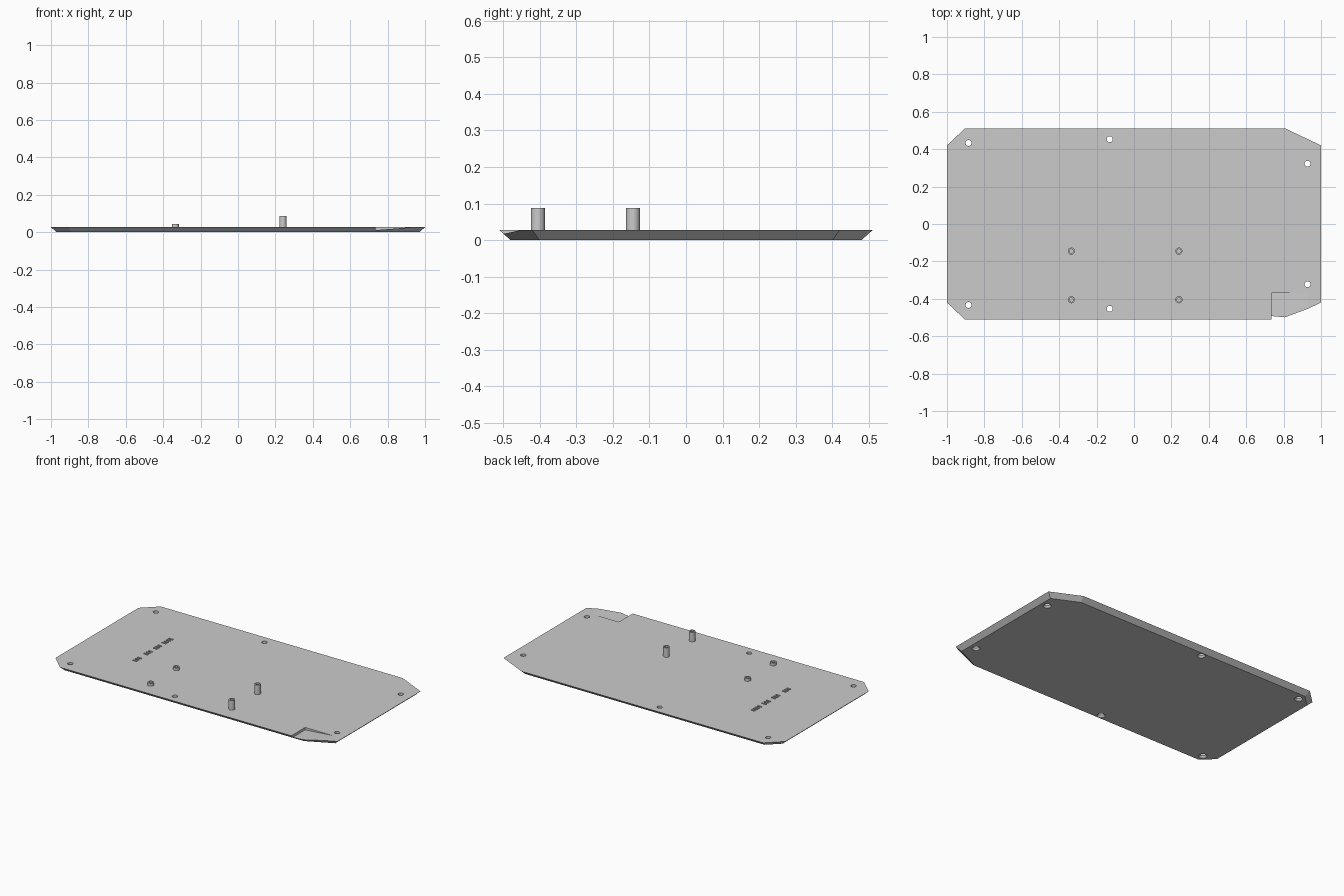
import bpy, bmesh, math

if "Cube" in bpy.data.objects:
    bpy.data.objects.remove(bpy.data.objects["Cube"])

T = 0.027      # plate thickness
INSET = 0.03   # how far the underside is drawn in

grey = bpy.data.materials.new("plain grey")
grey.diffuse_color = (0.6, 0.6, 0.6, 1)
grey.use_nodes = True
grey.node_tree.nodes["Principled BSDF"].inputs["Base Color"].default_value = grey.diffuse_color


def make(name, bm, helper=False):
    bmesh.ops.recalc_face_normals(bm, faces=bm.faces)
    me = bpy.data.meshes.new(name)
    bm.to_mesh(me)
    bm.free()
    me.materials.append(grey)
    ob = bpy.data.objects.new(name, me)
    bpy.context.collection.objects.link(ob)
    ob.hide_render = helper
    if helper:
        ob.hide_viewport = False
        ob.display_type = 'WIRE'
    return ob


def loft(bm, rings, closed=False):
    """Skin a list of rings; cap both ends unless the rings close on themselves."""
    vs = [[bm.verts.new(p) for p in r] for r in rings]
    n = len(vs[0])
    pairs = list(zip(vs, vs[1:])) + ([(vs[-1], vs[0])] if closed else [])
    for a, b in pairs:
        for i in range(n):
            j = (i + 1) % n
            bm.faces.new((a[i], a[j], b[j], b[i]))
    if not closed:
        bm.faces.new(vs[0][::-1])
        bm.faces.new(vs[-1])


def lathe(bm, x, y, profile, closed=False, n=24):
    loft(bm, [[(x + r * math.cos(2 * math.pi * i / n),
                y + r * math.sin(2 * math.pi * i / n), z) for i in range(n)]
              for r, z in profile], closed)


def inset(poly, d):
    """Offset a counter-clockwise convex outline inward by d."""
    out = []
    for i, (x, y) in enumerate(poly):
        (ax, ay), (bx, by) = poly[i - 1], poly[(i + 1) % len(poly)]
        l1, l2 = math.hypot(x - ax, y - ay), math.hypot(bx - x, by - y)
        n1 = (-(y - ay) / l1, (x - ax) / l1)
        n2 = (-(by - y) / l2, (bx - x) / l2)
        k = d / (1 + n1[0] * n2[0] + n1[1] * n2[1])
        out.append((x + k * (n1[0] + n2[0]), y + k * (n1[1] + n2[1])))
    return out


# Plate with sloping rim
outline = [(-0.905, -0.51), (0.81, -0.51), (1, -0.42), (1, 0.42),
           (0.81, 0.51), (-0.905, 0.51), (-1, 0.42), (-1, -0.42)]
bm = bmesh.new()
loft(bm, [[(x, y, 0) for x, y in inset(outline, INSET)],
          [(x, y, T) for x, y in outline]])
plate = make("plate", bm)

# Cutter: countersunk screw holes
bm = bmesh.new()
for x, y in [(-0.885, 0.433), (-0.13, 0.453), (0.928, 0.322)]:
    for s in (1, -1):
        lathe(bm, x, s * y, [(0.026, -0.002), (0.016, 0.012), (0.016, 0.05)])
holes = make("screw_hole_cutter", bm, True)

# Cutter: wedge-shaped ramp at the front right corner
bm = bmesh.new()
loft(bm, [[(0.735, y, 0.011), (0.93, y, T), (0.93, y, 0.05), (0.735, y, 0.05)]
          for y in (-0.6, -0.37)])
ramp = make("ramp_cutter", bm, True)

# Cutter: rows of shallow grooves across the left end
bm = bmesh.new()
for y0, count in [(-0.19, 3), (-0.08, 3), (0.015, 3), (0.105, 4)]:
    for k in range(count):
        y = y0 + k * 0.022
        loft(bm, [[(-0.615, y, z), (-0.585, y, z),
                   (-0.585, y + 0.012, z), (-0.615, y + 0.012, z)]
                  for z in (T - 0.006, 0.05)])
grooves = make("groove_cutter", bm, True)

for cutter in (holes, ramp, grooves):
    m = plate.modifiers.new(cutter.name, 'BOOLEAN')
    m.operation = 'DIFFERENCE'
    m.solver = 'EXACT'
    m.object = cutter

# Hollow posts: short pair on the left, tall pair on the right
for label, x, top in [("short", -0.335, 0.045), ("tall", 0.24, 0.088)]:
    for side, y in [("front", -0.405), ("back", -0.145)]:
        bm = bmesh.new()
        lathe(bm, x, y, [(0.019, T - 0.003), (0.019, top),
                         (0.011, top), (0.011, T - 0.003)], closed=True)
        post = make(f"{label}_post_{side}", bm)
        bpy.ops.object.select_all(action='DESELECT')
        post.select_set(True)
        bpy.context.view_layer.objects.active = post
        bpy.ops.object.shade_smooth_by_angle(angle=math.radians(35))
